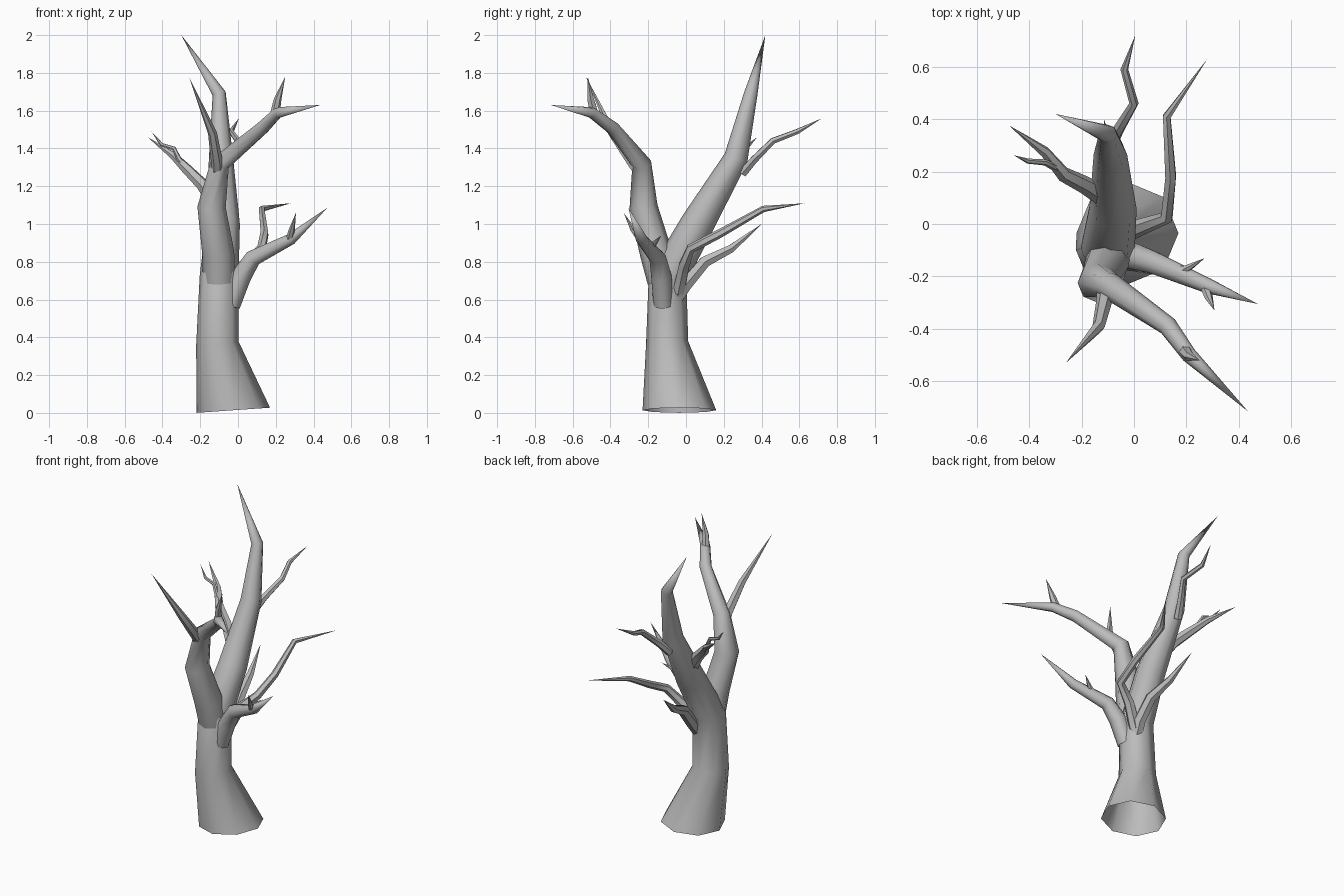
import bpy, bmesh, math
from mathutils import Vector

if "Cube" in bpy.data.objects:
    bpy.data.objects.remove(bpy.data.objects["Cube"])

bark = bpy.data.materials.new("grey_bark")
bark.use_nodes = True
GREY = (0.5, 0.5, 0.5, 1)
bark.diffuse_color = GREY
bark.node_tree.nodes["Principled BSDF"].inputs["Base Color"].default_value = GREY


def limb(name, stations, sides=6, start=None):
    """Tapered tube through (x, y, z, radius) stations, ending in a point."""
    pts = [Vector(s[:3]) for s in stations]
    bm = bmesh.new()
    u = Vector((1, 0, 0))
    last = None
    for i, p in enumerate(pts):
        if i == len(pts) - 1:
            tip = bm.verts.new(p)
            for k in range(sides):
                bm.faces.new((last[k], last[(k + 1) % sides], tip))
            break
        t = (pts[i + 1] - p).normalized()
        if i:
            t += (p - pts[i - 1]).normalized()
        elif start:
            t = Vector(start)
        t.normalize()
        u = (u - t * u.dot(t)).normalized()
        v = t.cross(u)
        ring = []
        for k in range(sides):
            a = math.tau * k / sides
            ring.append(bm.verts.new(p + stations[i][3] * (u * math.cos(a) + v * math.sin(a))))
        if last:
            for k in range(sides):
                n = (k + 1) % sides
                bm.faces.new((last[k], last[n], ring[n], ring[k]))
        last = ring
    mesh = bpy.data.meshes.new(name)
    bm.to_mesh(mesh)
    bm.free()
    mesh.materials.append(bark)
    ob = bpy.data.objects.new(name, mesh)
    bpy.context.collection.objects.link(ob)
    bpy.ops.object.select_all(action="DESELECT")
    ob.select_set(True)
    bpy.context.view_layer.objects.active = ob
    bpy.ops.object.shade_smooth_by_angle(angle=math.radians(50))


# Trunk with flared open foot, running into the tall rear leader
limb("trunk", [(-.025, -.035, .014, .195), (-.11, -.1, .37, .112), (-.1, -.097, .72, .103),
               (-.08, .06, 1.0, .09), (-.09, .265, 1.35, .064), (-.1, .343, 1.69, .036),
               (-.3, .42, 2, 0)], 8, (-.07, 0, 1))

# Front fork and its spikes
limb("front_fork", [(-.1, -.12, .7, .085), (-.105, -.16, .85, .085), (-.14, -.225, 1.09, .075),
                    (-.095, -.235, 1.32, .052), (.13, -.39, 1.51, .037), (.21, -.5, 1.59, .03),
                    (.435, -.715, 1.63, 0)], 8)
limb("fork_spike", [(.195, -.485, 1.58, .026), (.21, -.505, 1.66, .02), (.25, -.52, 1.78, 0)])
limb("front_spike", [(-.115, -.235, 1.26, .032), (-.11, -.28, 1.32, .032),
                     (-.135, -.39, 1.48, .024), (-.26, -.53, 1.78, 0)])

# Rear twig on the leader
limb("rear_branch", [(-.09, .3, 1.27, .026), (-.06, .36, 1.34, .023), (0, .46, 1.44, .018),
                     (-.037, .59, 1.49, .015), (.005, .72, 1.56, 0)])

# Right upper branch with a twig
limb("right_branch", [(-.11, .1, 1.1, .04), (-.19, .15, 1.21, .034), (-.27, .19, 1.29, .029),
                      (-.34, .275, 1.36, .021), (-.478, .377, 1.46, 0)])
limb("right_twig", [(-.27, .2, 1.29, .015), (-.31, .22, 1.34, .014), (-.34, .235, 1.4, .012),
                    (-.405, .24, 1.42, .01), (-.458, .262, 1.49, 0)])

# Left lower branch with two twigs
limb("left_branch", [(-.04, -.12, .57, .052), (.015, -.13, .72, .054), (.08, -.15, .82, .045),
                     (.28, -.235, .92, .031), (.472, -.305, 1.085, 0)], 8)
limb("left_front_twig", [(.27, -.235, .91, .02), (.285, -.28, .97, .016), (.307, -.33, 1.06, 0)])
limb("left_rear_twig", [(.14, -.175, .85, .02), (.195, -.175, .89, .017), (.27, -.13, .94, 0)])

# Long rear left branch and short rear branch
limb("long_branch", [(-.04, -.04, .64, .035), (.03, -.01, .78, .032), (.125, .025, .87, .026),
                     (.14, .18, .95, .023), (.125, .41, 1.08, .017), (.28, .63, 1.11, 0)])
limb("short_branch", [(-.06, -.05, .61, .04), (-.045, 0, .68, .038), (-.05, .1, .8, .034),
                      (-.08, .24, .87, .024), (-.115, .4, 1.0, 0)])
